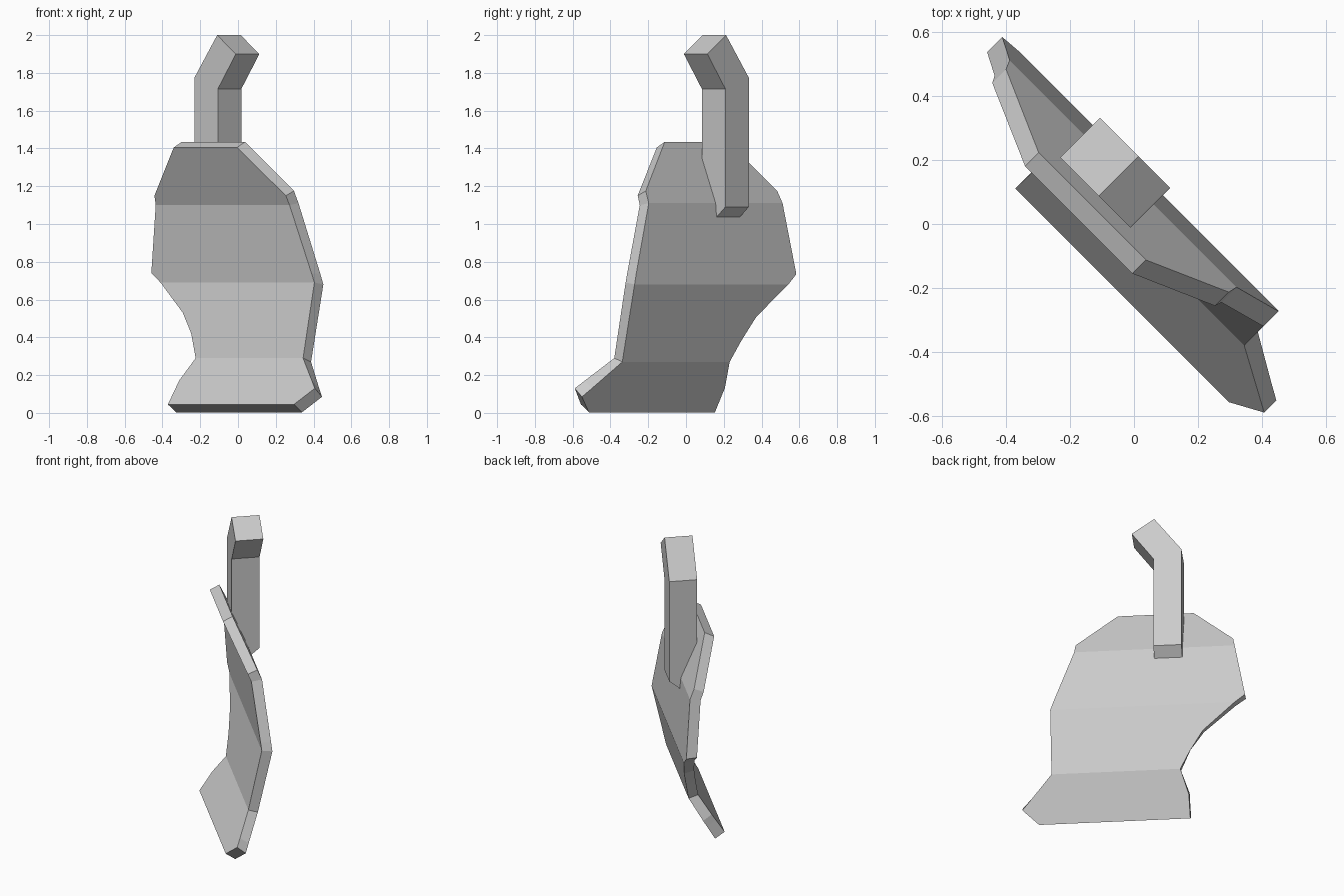
import bpy, bmesh
from math import radians
from mathutils import Matrix

if "Cube" in bpy.data.objects:
    bpy.data.objects.remove(bpy.data.objects["Cube"])

# Local axes: u = across the plate, b = towards its back, z = up; the whole model is turned -45 degrees
TURN = Matrix.Rotation(radians(-45), 4, 'Z')


def finish(name, bm):
    bmesh.ops.transform(bm, matrix=TURN, verts=bm.verts)
    bmesh.ops.recalc_face_normals(bm, faces=bm.faces)
    mesh = bpy.data.meshes.new(name)
    bm.to_mesh(mesh)
    bm.free()
    obj = bpy.data.objects.new(name, mesh)
    bpy.context.collection.objects.link(obj)
    return obj


def loft(name, rings):
    """Skin a list of equal-length closed rings and cap both ends."""
    bm = bmesh.new()
    loops = [[bm.verts.new(p) for p in ring] for ring in rings]
    n = len(loops[0])
    for a, c in zip(loops, loops[1:]):
        for i in range(n):
            j = (i + 1) % n
            bm.faces.new((a[i], a[j], c[j], c[i]))
    bm.faces.new(loops[0])
    bm.faces.new(loops[-1])
    return finish(name, bm)


def depth(profile, z):
    """Depth b on a bent side profile of (z, b) points, top to bottom."""
    for (z0, b0), (z1, b1) in zip(profile, profile[1:]):
        if z >= z1:
            return b0 + (b1 - b0) * (z - z0) / (z1 - z0)
    return profile[-1][1]


# Bent plate: side profiles of both skins, then outline rows
front = [(1.405, -.113), (1.10, .02), (.69, .06), (.29, -.025), (.045, -.184)]
back = [(1.435, -.053), (1.11, .087), (.68, .127), (.27, .035), (.003, -.124)]
# front z, back z, left u, right u
rows = [(1.405, 1.435, -.368, .106), (1.15, 1.175, -.624, .36),
        (1.10, 1.11, -.636, .366), (.74, .735, -.704, .495),
        (.69, .68, -.64, .512), (.53, .51, -.439, .512),
        (.42, .38, -.353, .512), (.29, .27, -.292, .512),
        (.17, .13, -.339, .656), (.13, .085, -.339, .704),
        (.045, .003, -.341, .603)]
rings = []
for zf, zb, left, right in rows:
    bf, bb = depth(front, zf), depth(back, zb)
    rings.append([(left, bf, zf), (right, bf, zf), (right, bb, zb), (left, bb, zb)])
loft("bent_plate", rings)

# Square bar with a slanted foot sunk in the plate and a bent top
F, B = -.016, .16
path = [((-.31, 1.04), (-.135, 1.04)), ((-.31, 1.775), (-.135, 1.715)),
        ((-.14, 2.0), (0, 1.9))]
rings = []
for k, ((u0, z0), (u1, z1)) in enumerate(path):
    drop, lift = (.03, .05) if k == 0 else (0, 0)
    f = .05 if k == 0 else F
    rings.append([(u0, F, z0 - drop), (u1, F, z1 - drop),
                  (u1, B, z1 + lift), (u0, B, z1 + lift if k == 0 else z0)])
# the foot's front edge stays inside the plate thickness
rings[0][0] = (-.31, .06, 1.01)
rings[0][1] = (-.135, .06, 1.01)
# keep the bar straight down to where it enters the plate
rings.insert(1, [(-.31, F, 1.33), (-.135, F, 1.33), (-.135, B, 1.33), (-.31, B, 1.33)])
loft("bent_bar", rings)
